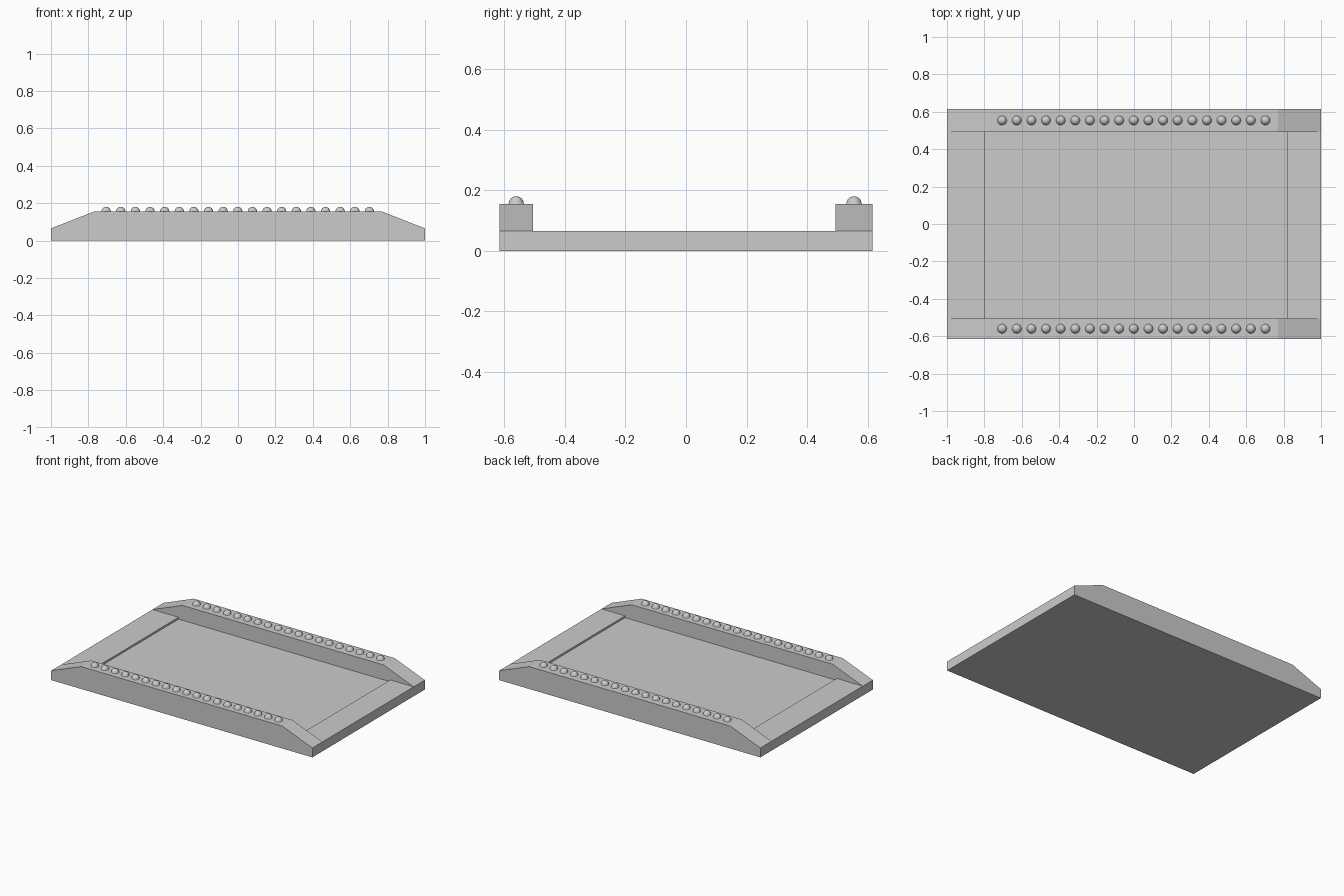
import bpy, bmesh
from mathutils import Matrix, Vector

if "Cube" in bpy.data.objects:
    bpy.data.objects.remove(bpy.data.objects["Cube"])

Y_FRONT, Y_BACK = -0.615, 0.615          # outer faces of the side rails
IN_FRONT, IN_BACK = -0.505, 0.493        # inner faces of the side rails
RAIL_TOP, DECK = 0.155, 0.065


def finish(bm, name):
    bmesh.ops.recalc_face_normals(bm, faces=bm.faces)
    mesh = bpy.data.meshes.new(name)
    bm.to_mesh(mesh)
    bm.free()
    obj = bpy.data.objects.new(name, mesh)
    bpy.context.collection.objects.link(obj)
    return obj


def prism(name, profile, y0, y1):
    """Extrude an (x, z) profile along y."""
    bm = bmesh.new()
    face = bm.faces.new([bm.verts.new((x, y0, z)) for x, z in profile])
    ext = bmesh.ops.extrude_face_region(bm, geom=[face])
    verts = [g for g in ext["geom"] if isinstance(g, bmesh.types.BMVert)]
    bmesh.ops.translate(bm, verts=verts, vec=(0, y1 - y0, 0))
    return finish(bm, name)


# Solid body with sloped ends
body = prism("ramp_body",
             [(-1, 0), (1, 0), (1, DECK), (0.77, RAIL_TOP),
              (-0.77, RAIL_TOP), (-1, DECK)], Y_FRONT, Y_BACK)

# Channel between the rails, with a shallow recess in the deck
floor = DECK - 0.013
cutter = prism("channel_cutter",
               [(-1.1, DECK), (-0.8, DECK), (-0.8, floor), (0.82, floor),
                (0.82, DECK), (1.1, DECK), (1.1, 0.3), (-1.1, 0.3)],
               IN_FRONT, IN_BACK)
cutter.hide_render = True
mod = body.modifiers.new("channel", 'BOOLEAN')
mod.operation = 'DIFFERENCE'
mod.solver = 'EXACT'
mod.object = cutter
bpy.context.view_layer.objects.active = body
body.select_set(True)
bpy.ops.object.modifier_apply(modifier=mod.name)
bpy.data.objects.remove(cutter)


# Rows of domed studs along the rail tops
def stud_row(name, y):
    bm = bmesh.new()
    for i in range(19):
        x = -0.705 + i * 0.0782
        bmesh.ops.create_uvsphere(bm, u_segments=20, v_segments=12, radius=0.025,
                                  matrix=Matrix.Translation((x, y, RAIL_TOP)))
    bmesh.ops.bisect_plane(bm, geom=bm.verts[:] + bm.edges[:] + bm.faces[:],
                           plane_co=Vector((0, 0, RAIL_TOP)),
                           plane_no=Vector((0, 0, 1)), clear_inner=True)
    for f in bm.faces:
        f.smooth = True
    return finish(bm, name)


stud_row("front_rail_studs", (Y_FRONT + IN_FRONT) / 2)
stud_row("back_rail_studs", (Y_BACK + IN_BACK) / 2)
